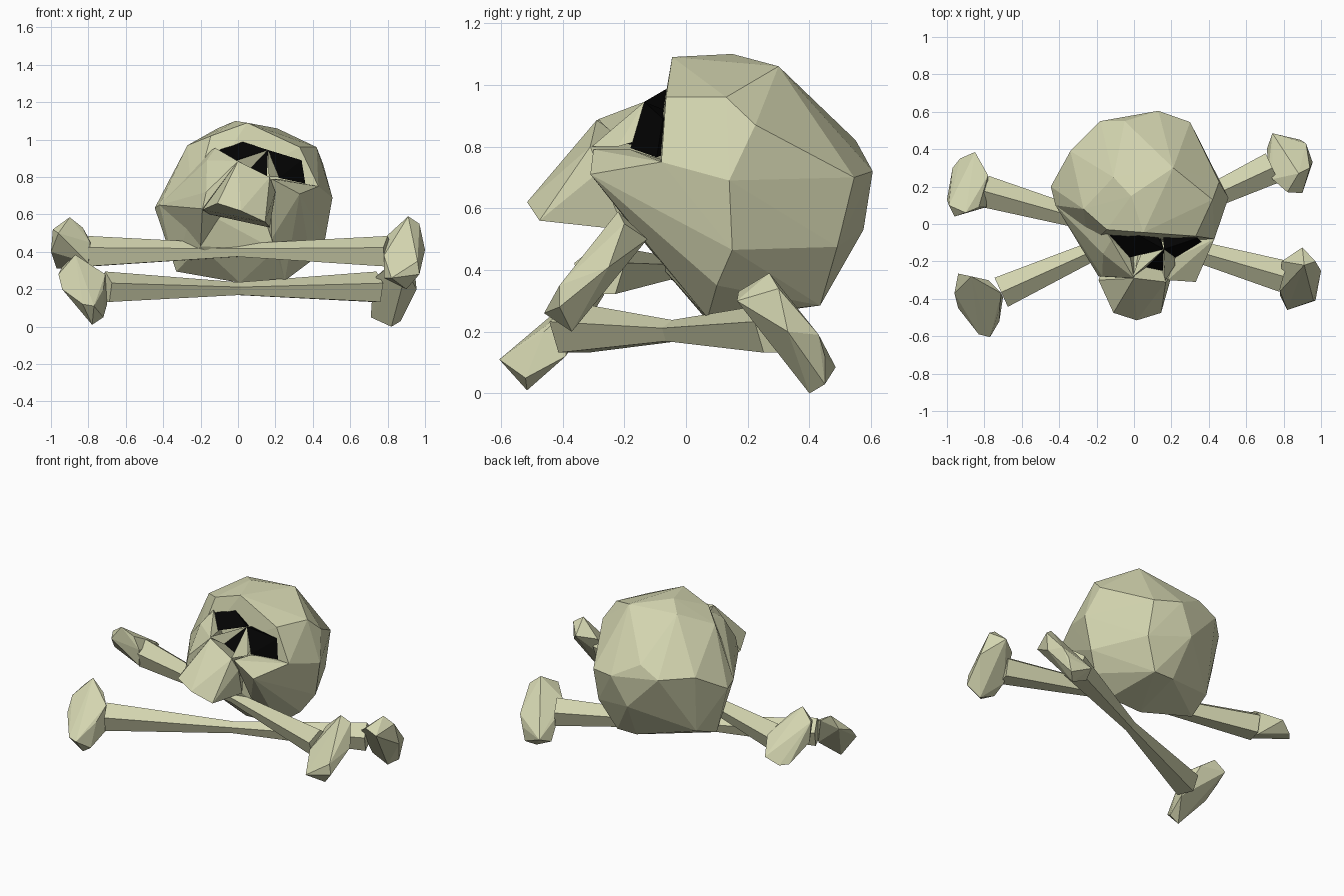
import bpy, bmesh, math
from mathutils import Vector


def material(name, rgb):
    m = bpy.data.materials.new(name)
    m.diffuse_color = (*rgb, 1)
    return m


BONE = material("bone", (0.65, 0.66, 0.43))
BLACK = material("socket black", (0.001, 0.001, 0.001))


def chunk(name, hulls, mat):
    """One faceted object made of convex lumps, each from a few corner points."""
    mesh = bpy.data.meshes.new(name)
    for pts in hulls:
        bm = bmesh.new()
        vs = [bm.verts.new(p) for p in pts]
        r = bmesh.ops.convex_hull(bm, input=vs)
        junk = {g for g in r["geom_interior"] + r["geom_unused"]
                if isinstance(g, bmesh.types.BMVert)}
        bmesh.ops.delete(bm, geom=list(junk), context='VERTS')
        bmesh.ops.recalc_face_normals(bm, faces=bm.faces)
        bm.from_mesh(mesh)
        bm.to_mesh(mesh)
        bm.free()
    mesh.materials.append(mat)
    ob = bpy.data.objects.new(name, mesh)
    bpy.context.collection.objects.link(ob)
    return ob


def ring(centre, axis, radius, sides=5):
    """Cross-section of a shaft, square to its axis."""
    c, a = Vector(centre), Vector(axis).normalized()
    side = a.cross(Vector((0, 0, 1))).normalized()
    up = side.cross(a)
    return [c + radius * (math.cos(t) * up + math.sin(t) * side)
            for t in (2 * math.pi * i / sides for i in range(sides))]


def crossbone(name, left, mid, right, left_knob, right_knob):
    """Shaft pinched in the middle with a two-lobed knob at each end."""
    axis = Vector(right) - Vector(left)
    waist = ring(mid, axis, 0.038)
    chunk(name, [ring(left, axis, 0.09) + waist,
                 waist + ring(right, axis, 0.09),
                 left_knob, right_knob], BONE)


# Braincase
chunk("cranium", [[
    (-.015, .15, 1.10), (.05, -.045, 1.09), (.21, .30, 1.06), (-.11, .25, 1.06),
    (-.27, .08, .97), (-.145, -.03, 1.02), (-.15, -.04, .94), (.33, -.065, .96),
    (.42, .13, .96), (.455, .225, .87), (.43, -.08, .75), (.505, .14, .69),
    (.465, .15, .465), (.30, .545, .70), (.13, .605, .72), (-.05, .55, .82),
    (-.18, .55, .75), (.03, .575, .53), (.30, .49, .475), (-.34, .39, .75),
    (.06, .435, .285), (.20, .435, .285), (-.30, .32, .36), (.01, .07, .235), (.25, .07, .245),
    (.39, .10, .35), (-.33, .15, .295), (-.39, .20, .50), (-.445, .20, .635),
    (-.42, .10, .65), (-.245, -.12, .65), (.20, -.08, .41), (-.20, -.06, .43)]], BONE)

# Upper jaw
chunk("upper_jaw", [[
    (0, -.29, .885), (.17, -.31, .80), (-.11, -.475, .66), (.015, -.515, .62),
    (.145, -.475, .56), (-.19, -.30, .625), (.17, -.20, .53), (.20, -.28, .72),
    (-.15, -.20, .60), (.05, 0, .70)]], BONE)

# Cheekbones, running back into the sides of the braincase
chunk("cheekbones", [
    [(.22, -.18, .79), (.36, -.09, .757), (.43, -.08, .75), (.33, -.31, .71),
     (.18, -.30, .79), (.18, -.12, .47), (.505, .14, .69), (.465, .15, .465),
     (.39, .10, .35), (.25, .07, .245), (.10, 0, .70)],
    [(0, -.29, .885), (-.02, -.18, .885), (-.165, -.16, .89), (-.12, -.085, .955),
     (-.15, -.04, .94), (-.17, -.28, .72), (-.19, -.28, .63), (-.245, -.13, .65),
     (-.42, .10, .65), (-.39, .20, .50), (-.20, -.06, .43), (0, 0, .60)]], BONE)

# Thin struts between the eyes and the nose
BRIDGE = (.16, -.135, .945)
chunk("nose_bridge", [
    [BRIDGE, (-.01, -.285, .888), (.06, -.235, .84), (.08, -.05, .85)],
    [BRIDGE, (.165, -.305, .80), (.22, -.22, .80), (.2, -.05, .85)]], BONE)

# Eye sockets and nose hole
chunk("eye_sockets", [
    [BRIDGE, (.34, -.075, .89), (.36, -.095, .765), (.22, -.18, .795), (.15, .10, .85)],
    [BRIDGE, (.02, -.058, .99), (-.14, -.065, .93), (-.03, -.18, .885), (.05, .10, .85)]], BLACK)
chunk("nose_hole", [[BRIDGE, (.06, -.23, .84), (.155, -.25, .81), (.12, 0, .80)]], BLACK)

# Upper crossed bone
crossbone(
    "upper_crossbone", (-.80, .175, .395), (0, -.05, .405), (.80, -.28, .395),
    [(-.90, .06, .585), (-.99, .10, .52), (-.96, .04, .50), (-.83, .09, .53),
     (-.79, .09, .45), (-1.0, .13, .40), (-.97, .30, .31), (-.93, .35, .31),
     (-.85, .385, .36), (-.78, .26, .44), (-.80, .22, .32), (-.80, .10, .34)],
    [(.91, -.22, .59), (.97, -.20, .55), (.90, -.125, .50), (.79, -.20, .48),
     (1.0, -.25, .41), (.97, -.41, .28), (.90, -.37, .20), (.82, -.46, .26),
     (.78, -.38, .26), (.78, -.29, .31), (.78, -.36, .38), (.96, -.41, .35)])

# Lower crossed bone
crossbone(
    "lower_crossbone", (-.71, -.365, .205), (0, -.045, .20), (.74, .30, .205),
    [(-.87, -.28, .385), (-.94, -.265, .32), (-.96, -.37, .28), (-.78, -.30, .32),
     (-.71, -.37, .28), (-.70, -.39, .12), (-.72, -.52, .05), (-.78, -.515, .01),
     (-.77, -.605, .11), (-.83, -.59, .12), (-.94, -.45, .20), (-.72, -.46, .20)],
    [(.88, .27, .39), (.94, .30, .34), (.82, .17, .33), (.90, .165, .30),
     (.955, .33, .20), (.92, .43, .19), (.89, .45, .12), (.87, .45, .03), (.82, .40, 0),
     (.74, .485, .085), (.71, .40, .05), (.72, .37, .10), (.74, .24, .27), (.72, .30, .20)])
